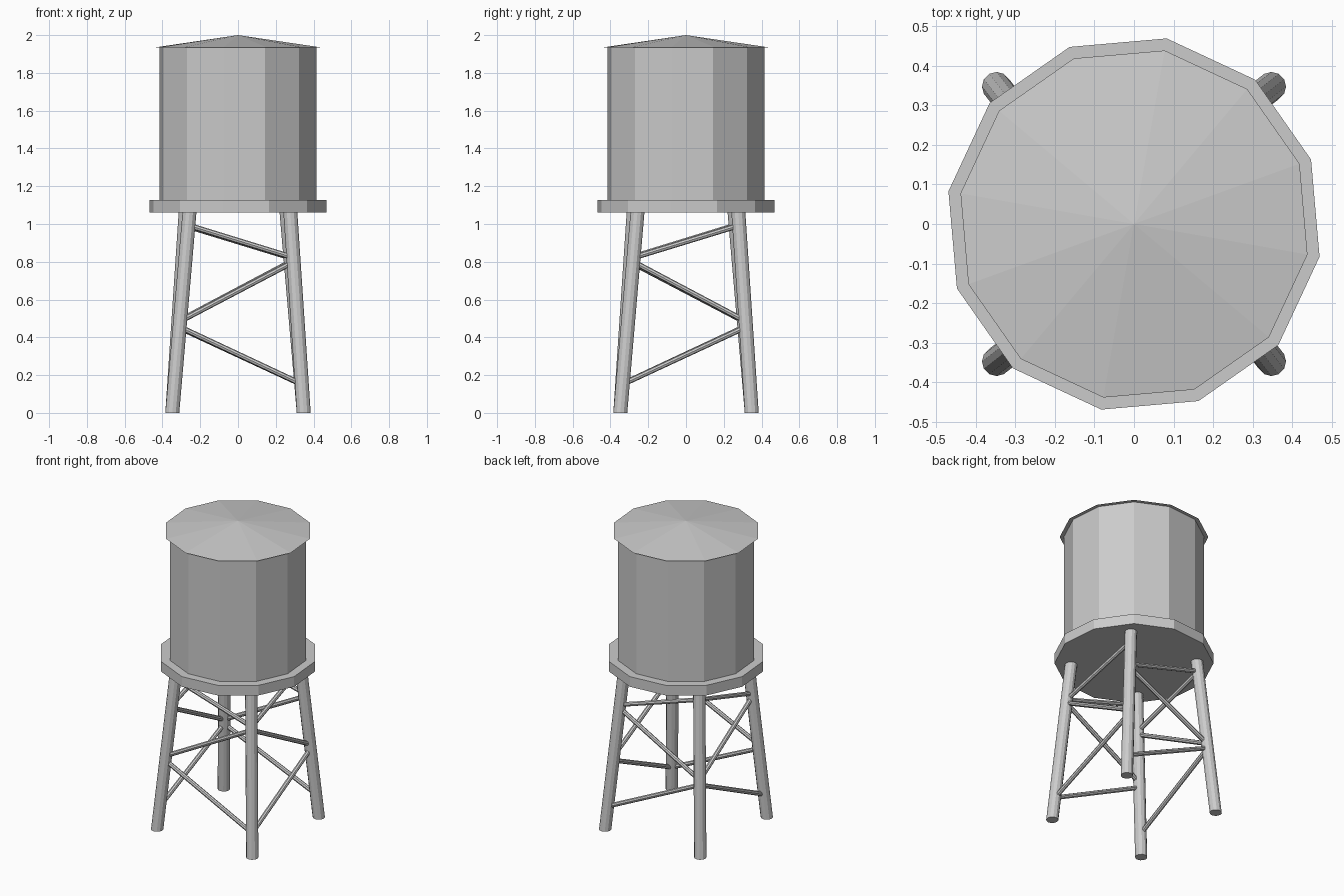
import bpy, bmesh, math
from mathutils import Vector, Matrix

if "Cube" in bpy.data.objects:
    bpy.data.objects.remove(bpy.data.objects["Cube"])


def cone(name, sides, r1, r2, z0, z1, turn=math.radians(-10)):
    """Vertical flat-shaded prism or cone between two heights."""
    bm = bmesh.new()
    m = Matrix.Translation((0, 0, (z0 + z1) / 2)) @ Matrix.Rotation(turn, 4, 'Z')
    bmesh.ops.create_cone(bm, cap_ends=True, segments=sides, radius1=r1,
                          radius2=r2, depth=z1 - z0, matrix=m)
    return finish(name, bm)


def finish(name, bm):
    me = bpy.data.meshes.new(name)
    bm.to_mesh(me)
    bm.free()
    ob = bpy.data.objects.new(name, me)
    bpy.context.collection.objects.link(ob)
    return ob


def rod(name, a, b, r, sides, level=False):
    """Rod from a to b; level=True keeps the end caps horizontal."""
    bm = bmesh.new()
    d = b - a
    if level:
        m = Matrix.Translation((a + b) / 2)
    else:
        m = Matrix.Translation((a + b) / 2) @ d.to_track_quat('Z', 'Y').to_matrix().to_4x4()
    bmesh.ops.create_cone(bm, cap_ends=True, segments=sides, radius1=r, radius2=r,
                          depth=d.z if level else d.length, matrix=m)
    if level:
        for v in bm.verts:
            t = (v.co.z - a.z) / d.z - 0.5
            v.co.x += d.x * t
            v.co.y += d.y * t
    return finish(name, bm)


# Tank, platform and roof
cone("platform", 12, 0.477, 0.477, 1.06, 1.127)
cone("tank", 12, 0.421, 0.421, 1.12, 1.937)
cone("roof", 12, 0.446, 0.0, 1.935, 2.0)

# Splayed, slightly twisted legs
LEG_TOP = 1.065
corners = {"front_left": (-1, -1), "front_right": (1, -1),
           "back_right": (1, 1), "back_left": (-1, 1)}


def leg_point(corner, z):
    sx, sy = corners[corner]
    t = z / LEG_TOP
    bottom = Vector((sx * 0.348, sy * 0.348, 0))
    top = Matrix.Rotation(0.038, 3, 'Z') @ Vector((sx * 0.267, sy * 0.267, LEG_TOP))
    return bottom.lerp(top, t)


for c in corners:
    rod(c + "_leg", leg_point(c, 0), leg_point(c, LEG_TOP), 0.037, 12, level=True)

# Zigzag braces on each face: (height on first leg, height on second leg)
zigzag = [(0.455, 0.152), (0.485, 0.80), (0.993, 0.822)]
faces = {"front": ("front_left", "front_right"), "back": ("back_left", "back_right"),
         "right": ("back_right", "front_right"), "left": ("back_left", "front_left")}
for side, (p, q) in faces.items():
    for i, (zp, zq) in enumerate(zigzag):
        rod(f"{side}_brace_{i + 1}", leg_point(p, zp), leg_point(q, zq), 0.0145, 8)
